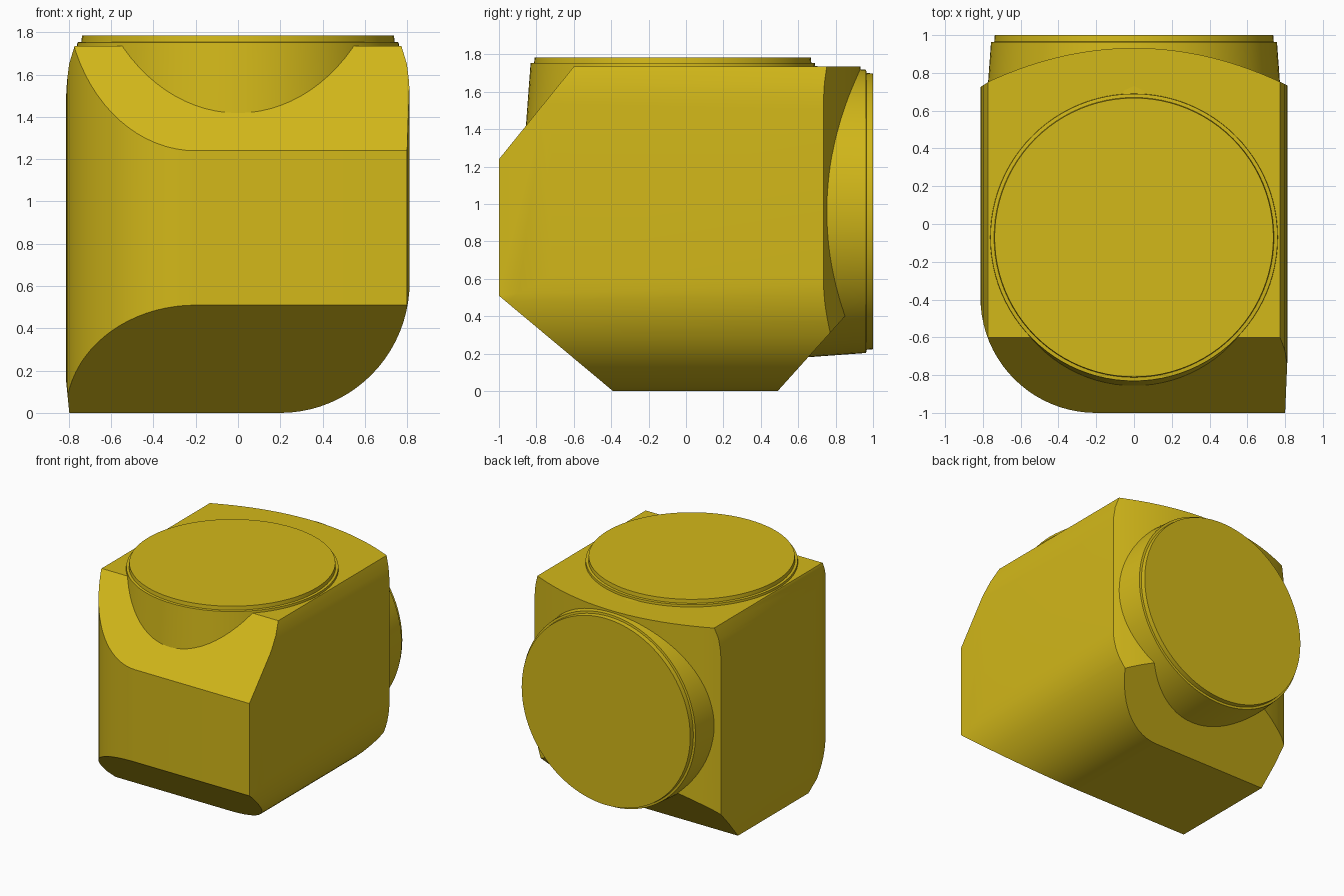
import bpy, bmesh
from math import sin, cos, radians
from mathutils import Vector, Matrix

if "Cube" in bpy.data.objects:
    bpy.data.objects.remove(bpy.data.objects["Cube"])

mat = bpy.data.materials.new("yellow")
mat.diffuse_color = (0.65, 0.48, 0.01, 1)
mat.use_nodes = True
mat.node_tree.nodes["Principled BSDF"].inputs["Base Color"].default_value = mat.diffuse_color


def make_object(name, bm):
    bmesh.ops.recalc_face_normals(bm, faces=bm.faces[:])
    me = bpy.data.meshes.new(name)
    bm.to_mesh(me)
    bm.free()
    me.materials.append(mat)
    ob = bpy.data.objects.new(name, me)
    bpy.context.collection.objects.link(ob)
    return ob


def activate(ob):
    bpy.ops.object.select_all(action='DESELECT')
    ob.select_set(True)
    bpy.context.view_layer.objects.active = ob


def smooth(ob):
    activate(ob)
    bpy.ops.object.shade_smooth_by_angle(angle=radians(25))


def prism(name, points, sweep):
    bm = bmesh.new()
    face = bm.faces.new([bm.verts.new(p) for p in points])
    ext = bmesh.ops.extrude_face_region(bm, geom=[face])
    bmesh.ops.translate(bm, vec=sweep,
                        verts=[v for v in ext["geom"] if isinstance(v, bmesh.types.BMVert)])
    return make_object(name, bm)


def arc(cx, cy, rx, ry, a0, a1, n=20):
    angles = [radians(a0 + (a1 - a0) * i / n) for i in range(n + 1)]
    return [(cx + rx * cos(a), cy + ry * sin(a)) for a in angles]


def lathe(name, profile, matrix, n=96):
    bm = bmesh.new()
    rings = [[bm.verts.new((r * cos(6.2831853 * i / n), r * sin(6.2831853 * i / n), z))
              for i in range(n)] for r, z in profile]
    for a, b in zip(rings, rings[1:]):
        for i in range(n):
            j = (i + 1) % n
            bm.faces.new((a[i], a[j], b[j], b[i]))
    bm.faces.new(rings[0])
    bm.faces.new(rings[-1])
    bm.transform(matrix)
    ob = make_object(name, bm)
    smooth(ob)
    return ob


# Body: front outline with one rounded lower corner
front = ([(-0.798, 0)] + arc(0.2, 0.62, 0.612, 0.62, -90, 0)
         + [(0.812, 1.5), (0.809, 1.57), (0.799, 1.65), (0.773, 1.735),
            (-0.773, 1.735), (-0.799, 1.65), (-0.809, 1.57), (-0.813, 1.5), (-0.813, 0.15)])
body = prism("body", [(x, -1.1, z) for x, z in front], (0, 2.2, 0))

# Plan outline: rounded front left corner and bulged back
bulge = [(0.83 - 1.66 * i / 24, 0.932 - 0.3 * (0.83 - 1.66 * i / 24) ** 2) for i in range(25)]
plan = arc(-0.2, -0.39, 0.613, 0.61, 180, 270) + [(0.8, -1), (0.815, -0.65)] + bulge
plan[-1] = (-0.813, bulge[-1][1])
cutter = prism("plan_cutter", [(x, y, -0.2) for x, y in plan], (0, 0, 2.2))
cutter.hide_render = True
mod = body.modifiers.new("plan", 'BOOLEAN')
mod.operation = 'INTERSECT'
mod.solver = 'EXACT'
mod.object = cutter
activate(body)
bpy.ops.object.modifier_apply(modifier=mod.name)
bpy.data.objects.remove(cutter, do_unlink=True)

# Chamfers: top front, bottom front, bottom back
bm = bmesh.new()
bm.from_mesh(body.data)
for point, normal in [((0, -1, 1.24), (0, -0.495, 0.4)),
                      ((0, -1, 0.51), (0, -0.51, -0.61)),
                      ((0, 0.49, 0), (0, 0.40, -0.36))]:
    cut = bmesh.ops.bisect_plane(bm, geom=bm.verts[:] + bm.edges[:] + bm.faces[:], dist=1e-5,
                                 plane_co=Vector(point), plane_no=Vector(normal).normalized(),
                                 clear_outer=True)
    bmesh.ops.holes_fill(bm, edges=[e for e in bm.edges if e.is_boundary], sides=0)
bmesh.ops.recalc_face_normals(bm, faces=bm.faces[:])
bm.to_mesh(body.data)
bm.free()
smooth(body)

# Stepped round caps on the top and the back
lathe("top_cap", [(0.79, 1.35), (0.76, 1.753), (0.741, 1.755), (0.738, 1.785)],
      Matrix.Translation((0, -0.071, 0)))
lathe("back_cap", [(0.785, 0.58), (0.757, 0.963), (0.74, 0.965), (0.737, 1.0)],
      Matrix.Translation((0, 0, 0.961)) @ Matrix.Rotation(radians(-90), 4, 'X'))
